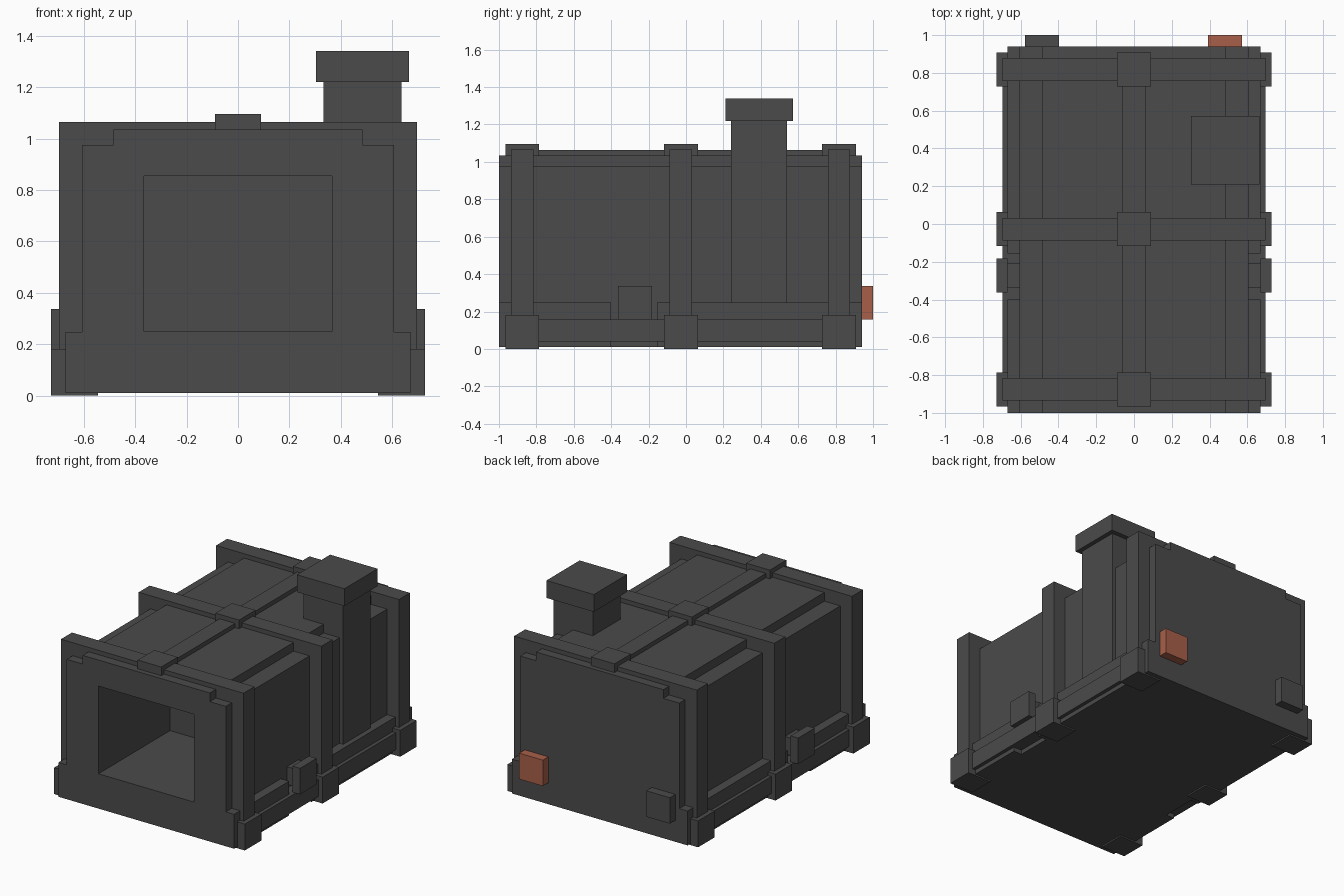
import bpy
import bmesh
from mathutils import Vector

default = bpy.data.objects.get("Cube")
if default:
    bpy.data.objects.remove(default, do_unlink=True)


def material(name, rgb):
    mat = bpy.data.materials.new(name)
    mat.use_nodes = True
    mat.diffuse_color = (*rgb, 1)
    mat.node_tree.nodes["Principled BSDF"].inputs["Base Color"].default_value = (*rgb, 1)
    return mat


iron = material("dark iron grey", (0.07, 0.07, 0.07))
rust = material("rust red", (0.39, 0.115, 0.066))


def finish(name, bm, mat):
    bmesh.ops.recalc_face_normals(bm, faces=bm.faces)
    mesh = bpy.data.meshes.new(name)
    bm.to_mesh(mesh)
    bm.free()
    mesh.materials.append(mat)
    obj = bpy.data.objects.new(name, mesh)
    bpy.context.collection.objects.link(obj)
    return obj


def box(name, xs, ys, zs, mat=iron):
    """Box from its extents along each axis."""
    lo, hi = (Vector(v) for v in zip(xs, ys, zs))
    bm = bmesh.new()
    bmesh.ops.create_cube(bm, size=1)
    for v in bm.verts:
        v.co = (lo + hi) / 2 + v.co * (hi - lo)
    return finish(name, bm, mat)


def pair(name, xs, ys, zs):
    """Matching boxes on the left (+x) and right (-x) sides."""
    box("left_" + name, xs, ys, zs)
    box("right_" + name, (-xs[1], -xs[0]), ys, zs)


def cut(obj, cutter):
    cutter.hide_render = True
    mod = obj.modifiers.new("cut", "BOOLEAN")
    mod.operation = "DIFFERENCE"
    mod.solver = "EXACT"
    mod.object = cutter
    bpy.context.view_layer.objects.active = obj
    bpy.ops.object.modifier_apply(modifier=mod.name)
    bpy.data.objects.remove(cutter, do_unlink=True)


# Stepped body, extruded from front to back
half = [(0.67, 0.01), (0.67, 0.247), (0.607, 0.247), (0.607, 0.975),
        (0.485, 0.975), (0.485, 1.035)]
outline = half + [(-x, z) for x, z in reversed(half)]
bm = bmesh.new()
front = bm.faces.new([bm.verts.new((x, -1, z)) for x, z in outline])
extruded = bmesh.ops.extrude_face_region(bm, geom=[front])["geom"]
bmesh.ops.translate(bm, vec=(0, 1.94, 0),
                    verts=[g for g in extruded if isinstance(g, bmesh.types.BMVert)])
if not front.is_valid or len(bm.faces) < len(outline) + 2:
    bm.faces.new([v for v in bm.verts if v.co.y < -0.99])
body = finish("body", bm, iron)

# Fire chamber and the gaps in the side ledges
cut(body, box("chamber_cutter", (-0.365, 0.365), (-1.1, -0.22), (0.25, 0.855)))
for side in (-1, 1):
    xs = sorted((side * 0.607, side * 0.8))
    cut(body, box("ledge_cutter", xs, (-0.4, -0.155), (-0.1, 0.4)))

# Three frames with feet and top clamps
for place, y in (("front", -0.875), ("middle", -0.027), ("back", 0.818)):
    band, wide = (y - 0.06, y + 0.06), (y - 0.09, y + 0.09)
    pair(place + "_rib", (0.57, 0.697), band, (0.04, 1.065))
    box(place + "_top_bar", (-0.697, 0.697), band, (0.94, 1.065))
    pair(place + "_foot", (0.545, 0.728), wide, (0, 0.182))
    box(place + "_clamp", (-0.09, 0.09), wide, (0.91, 1.095))

# Lengthwise bars
box("spine", (-0.06, 0.06), (-0.9, 0.84), (0.94, 1.064))
pair("side_rail", (0.575, 0.695), (-0.9, 0.84), (0.04, 0.157))

# Side latches on short stems
pair("latch_stem", (0.58, 0.68), (-0.335, -0.21), (0.185, 0.305))
pair("latch", (0.67, 0.728), (-0.363, -0.183), (0.157, 0.337))

# Chimney
box("chimney_shaft", (0.333, 0.635), (0.24, 0.54), (0.247, 1.23))
box("chimney_cap", (0.303, 0.665), (0.21, 0.572), (1.22, 1.34))

# Rear connectors
box("left_rear_connector", (0.393, 0.573), (0.93, 1), (0.158, 0.337), rust)
box("right_rear_connector", (-0.577, -0.397), (0.93, 1), (0.158, 0.337))
